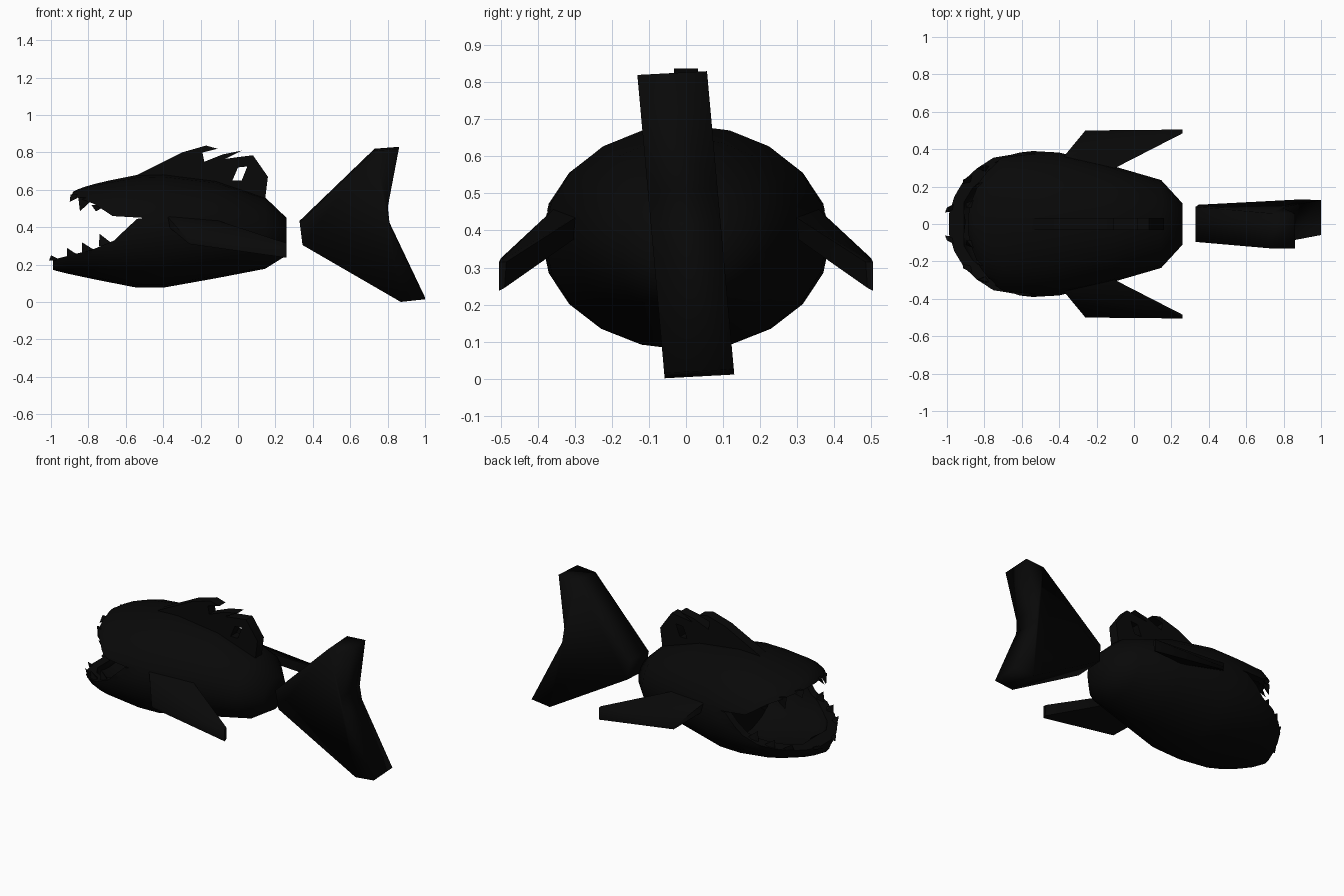
import bpy, bmesh, math
from mathutils import Vector

if "Cube" in bpy.data.objects:
    bpy.data.objects.remove(bpy.data.objects["Cube"])

black = bpy.data.materials.new("near_black")
black.diffuse_color = (0.0025, 0.0025, 0.0025, 1)
black.use_nodes = True
black.node_tree.nodes["Principled BSDF"].inputs["Base Color"].default_value = black.diffuse_color

# x, half width, bottom z, top z of each body ring, tail end first
RINGS = [(.26, .11, .25, .45), (.145, .235, .178, .56), (-.12, .312, .127, .65),
         (-.4, .382, .077, .685), (-.54, .39, .077, .68), (-.75, .369, .118, .648),
         (-.84, .322, .137, .632), (-.91, .26, .152, .617), (-.96, .17, .164, .603),
         (-.988, .07, .172, .59)]


def smooth(ob, angle):
    bpy.ops.object.select_all(action='DESELECT')
    ob.select_set(True)
    bpy.context.view_layer.objects.active = ob
    bpy.ops.object.shade_smooth_by_angle(angle=math.radians(angle))


def finish(name, bm, angle=60):
    bmesh.ops.recalc_face_normals(bm, faces=bm.faces[:])
    me = bpy.data.meshes.new(name)
    bm.to_mesh(me)
    bm.free()
    ob = bpy.data.objects.new(name, me)
    bpy.context.collection.objects.link(ob)
    me.materials.append(black)
    smooth(ob, angle)
    return ob


def front(x):
    return min(1, max(0, (-.54 - x) / .44))


def lean(x, z):
    """The upper snout sits further back than the chin."""
    return x + .11 * front(x) * min(1, max(0, (z - .3) / .3))


def boxy(v, x):
    """Cross-sections get squarer towards the mouth."""
    return math.copysign(abs(v) ** (1 - .32 * front(x)), v)


def loft(name, rings, sides=20):
    bm = bmesh.new()
    loops = []
    for x, w, lo, hi in rings:
        loop = []
        for i in range(sides):
            a = math.tau * i / sides
            z = (lo + hi) / 2 + (hi - lo) / 2 * boxy(math.cos(a), x)
            loop.append(bm.verts.new((lean(x, z), w * boxy(math.sin(a), x), z)))
        loops.append(loop)
    for a, b in zip(loops, loops[1:]):
        for i in range(sides):
            j = (i + 1) % sides
            bm.faces.new((a[i], a[j], b[j], b[i]))
    bm.faces.new(loops[0])
    bm.faces.new(loops[-1])
    return finish(name, bm)


def prism(name, outline, half, tilt=0, angle=60):
    """Side outline (x, z) given thickness along y; tilt leans it sideways."""
    bm = bmesh.new()
    a, b = [[bm.verts.new((x, s * half + tilt * (.41 - z), z + s * half * tilt * .6))
             for x, z in outline] for s in (-1, 1)]
    n = len(outline)
    for i in range(n):
        j = (i + 1) % n
        bm.faces.new((a[i], a[j], b[j], b[i]))
    caps = [bm.faces.new(a), bm.faces.new(b)]
    bm.normal_update()
    bmesh.ops.triangulate(bm, faces=caps, ngon_method='EAR_CLIP')
    return finish(name, bm, angle)


def hull(name, points):
    bm = bmesh.new()
    for p in points:
        bm.verts.new(p)
    bmesh.ops.convex_hull(bm, input=bm.verts[:])
    return finish(name, bm)


def cut(ob, cutter):
    m = ob.modifiers.new("cut", 'BOOLEAN')
    m.operation, m.solver, m.object = 'DIFFERENCE', 'EXACT', cutter
    bpy.context.view_layer.objects.active = ob
    bpy.ops.object.modifier_apply(modifier=m.name)
    bpy.data.objects.remove(cutter)


# Body with an open, hollow mouth
body = loft("body", RINGS)
hollow = [(x + (.05 if x < -.7 else 0), w * .88, lo + .04, hi - .04)
          for x, w, lo, hi in RINGS[3:9]]
cut(body, loft("mouth_hollow", hollow))
cut(body, prism("mouth_gap", [(-.5, .45), (-.67, .46), (-.77, .525), (-.9, .575), (-1.2, .6),
                              (-1.2, .2), (-.97, .232), (-.78, .28), (-.66, .33),
                              (-.62, .37), (-.54, .445)], .6))
smooth(body, 60)


def side_y(x, z):
    """Half width of the body at a point of the side view."""
    rows = [(lean(r[0], z), r[0], *r[1:]) for r in RINGS]
    for p, q in zip(rows, rows[1:]):
        if q[0] <= x <= p[0]:
            t = (p[0] - x) / (p[0] - q[0])
            rx, w, lo, hi = [p[k] + t * (q[k] - p[k]) for k in (1, 2, 3, 4)]
            e = 2 / (1 - .32 * front(rx))
            u = min(1, abs(2 * z - lo - hi) / (hi - lo))
            return w * (1 - u ** e) ** (1 / e)
    return 0


# Teeth: base x, base z, tip x, tip z
TEETH = {"lower_tooth": [(-.70, .30, -.74, .365), (-.79, .265, -.835, .32),
                         (-.88, .245, -.915, .29), (-.975, .222, -1.0, .25)],
         "upper_tooth": [(-.74, .52, -.76, .485), (-.81, .56, -.845, .485),
                         (-.86, .575, -.9, .535)]}
for name, rows in TEETH.items():
    for bx, bz, tx, tz in rows:
        y = side_y(bx, bz) * .94
        for s in (-1, 1):
            out = Vector((-.25 if bx > -.85 else -.8, s, 0)).normalized()
            along = Vector((-out.y, out.x, 0))
            base = Vector((bx, s * y, bz))
            pts = [base + along * .045, base - along * .045,
                   base + out * .01, base - out * .03]
            hull(name, pts + [Vector((tx, s * y * .97, tz))])

# Spiny back fin with a gap between its rear spines
prism("back_fin", [(-.56, .66), (-.54, .68), (-.3, .80), (-.17, .837), (-.11, .82),
                   (-.19, .80), (-.18, .75), (-.08, .79), (.02, .81), (-.07, .765),
                   (.0, .775), (.08, .785), (.16, .67), (.145, .55), (.05, .57), (.02, .65),
                   (.05, .725), (0, .72), (-.03, .65), (-.1, .6)], .032)
prism("back_fin_base", [(-.1, .6), (-.06, .65), (.05, .65), (.13, .54)], .032)

# Side fins, swept back and down, thin at the leading corner
for s, name in ((-1, "right_side_fin"), (1, "left_side_fin")):
    hull(name, [(x, s * y, z) for x, y, z in [
        (-.38, .355, .46), (-.38, .35, .41), (-.12, .29, .44), (-.12, .29, .385),
        (-.26, .50, .325), (-.26, .495, .31),
        (.26, .505, .315), (.26, .485, .315), (.26, .505, .237), (.26, .49, .245)]])

# Detached thick tail fin, leaning slightly to one side
prism("tail_fin", [(.33, .43), (.73, .815), (.86, .825), (.80, .51), (.81, .42),
                   (1.0, .02), (.87, .006), (.345, .31)], .094, .09, 180)
